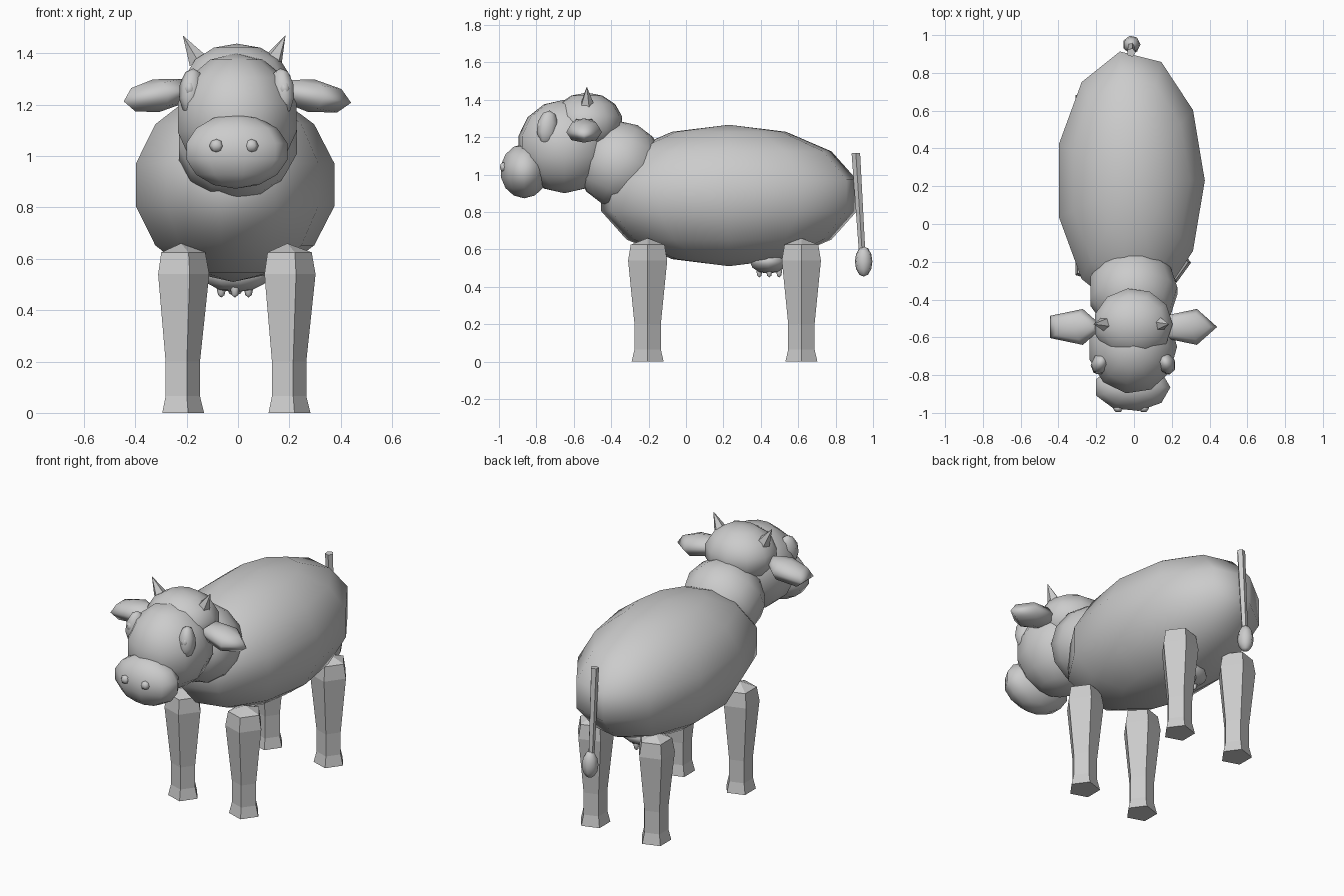
import bpy, bmesh, math
from mathutils import Vector

if "Cube" in bpy.data.objects:
    bpy.data.objects.remove(bpy.data.objects["Cube"])

GREY = (0.6, 0.6, 0.6, 1)
hide = bpy.data.materials.new("plain_grey")
hide.use_nodes = True
hide.diffuse_color = GREY
hide.node_tree.nodes["Principled BSDF"].inputs["Base Color"].default_value = GREY


def lathe(name, profile, sides, loc=(0, 0, 0), scale=(1, 1, 1), rot=(0, 0, 0), smooth=True):
    """Revolve (radius, height) points about z; a zero radius makes a pole."""
    bm = bmesh.new()
    rings = []
    for r, z in profile:
        if r < 1e-4:
            rings.append([bm.verts.new((0, 0, z))])
        else:
            rings.append([bm.verts.new((r * math.cos(a), r * math.sin(a), z))
                          for a in (math.tau * i / sides for i in range(sides))])
    for low, high in zip(rings, rings[1:]):
        for i in range(sides):
            j = (i + 1) % sides
            if len(low) == 1:
                bm.faces.new((low[0], high[j], high[i]))
            elif len(high) == 1:
                bm.faces.new((low[i], low[j], high[0]))
            else:
                bm.faces.new((low[i], low[j], high[j], high[i]))
    for ring, flip in ((rings[0], True), (rings[-1], False)):
        if len(ring) > 1:
            bm.faces.new(ring[::-1] if flip else ring)
    for f in bm.faces:
        f.smooth = smooth
    mesh = bpy.data.meshes.new(name)
    bm.to_mesh(mesh)
    bm.free()
    mesh.materials.append(hide)
    ob = bpy.data.objects.new(name, mesh)
    bpy.context.collection.objects.link(ob)
    ob.location, ob.scale = loc, scale
    ob.rotation_euler = [math.radians(a) for a in rot]
    return ob


def ball(name, loc, radii, sides=11, rings=7, rot=(0, 0, 0), smooth=True):
    arc = [math.pi * i / rings for i in range(rings + 1)]
    profile = [(math.sin(a), -math.cos(a)) for a in arc]
    return lathe(name, profile, sides, loc, radii, rot, smooth)


def rod(name, start, end, r0, r1, sides=5):
    start, axis = Vector(start), Vector(end) - Vector(start)
    ob = lathe(name, [(r0, 0), (r1, axis.length)], sides, start, smooth=False)
    ob.rotation_euler = axis.to_track_quat('Z', 'Y').to_euler()
    return ob


# Trunk, neck and head
ball("body", (-0.019, 0.23, 0.888), (0.404, 0.708, 0.378))
ball("neck", (-0.005, -0.355, 1.055), (0.24, 0.235, 0.23), rot=(-25, 0, 0))
ball("skull", (-0.005, -0.53, 1.275), (0.215, 0.195, 0.163))
ball("face", (-0.008, -0.65, 1.15), (0.242, 0.255, 0.25))
ball("muzzle", (-0.01, -0.865, 1.018), (0.208, 0.13, 0.145), 9)

# Paired parts of the head
for side, label in ((-1, "right"), (1, "left")):
    ball(label + "_nostril", (-0.016 + 0.068 * side, -0.975, 1.04), (0.028, 0.024, 0.026), 6, 4)
    ball(label + "_eye_patch", (0.175 * side - 0.004, -0.74, 1.25),
         (0.05, 0.06, 0.093), 7, 5, rot=(-8, 0, 25 * side))
    ball(label + "_eye", (0.185 * side - 0.004, -0.772, 1.262), (0.024, 0.026, 0.03), 6, 4)
    rod(label + "_horn", (0.145 * side - 0.01, -0.53, 1.37),
        (0.2 * side - 0.015, -0.53, 1.47), 0.04, 0.0)
    ear_x = 0.302 * side - 0.017
    ball(label + "_ear", (ear_x, -0.545, 1.235), (0.158, 0.1, 0.065), 5, 4,
         rot=(0, 10 * side, 0))
    ball(label + "_inner_ear", (ear_x, -0.567, 1.232), (0.11, 0.07, 0.05), 5, 4,
         rot=(0, 10 * side, 0))

# Five-sided legs ending in flared hooves
hoof = [(0.09, 0), (0.074, 0.065)]
shank = [(0.074, 0.065), (0.074, 0.2), (0.11, 0.54), (0.095, 0.625), (0, 0.66)]
for y, end in ((-0.205, "front"), (0.617, "back")):
    for x, label in ((-0.222, "right"), (0.192, "left")):
        name = end + "_" + label
        lathe(name + "_hoof", hoof, 5, (x, y, 0), smooth=False)
        lathe(name + "_leg", shank, 5, (x, y, 0), smooth=False)

# Udder with four teats
ball("udder", (-0.01, 0.44, 0.535), (0.13, 0.1, 0.065), 9, 6)
for i in range(4):
    a = math.pi / 2 * i
    ball("teat", (-0.012 + 0.053 * math.cos(a), 0.445 + 0.053 * math.sin(a), 0.483),
         (0.018, 0.018, 0.034), 6, 4)

# Tail and tuft
rod("tail", (-0.015, 0.942, 0.58), (-0.015, 0.908, 1.115), 0.018, 0.024)
ball("tail_tuft", (-0.013, 0.95, 0.535), (0.047, 0.048, 0.081), 7, 6)
